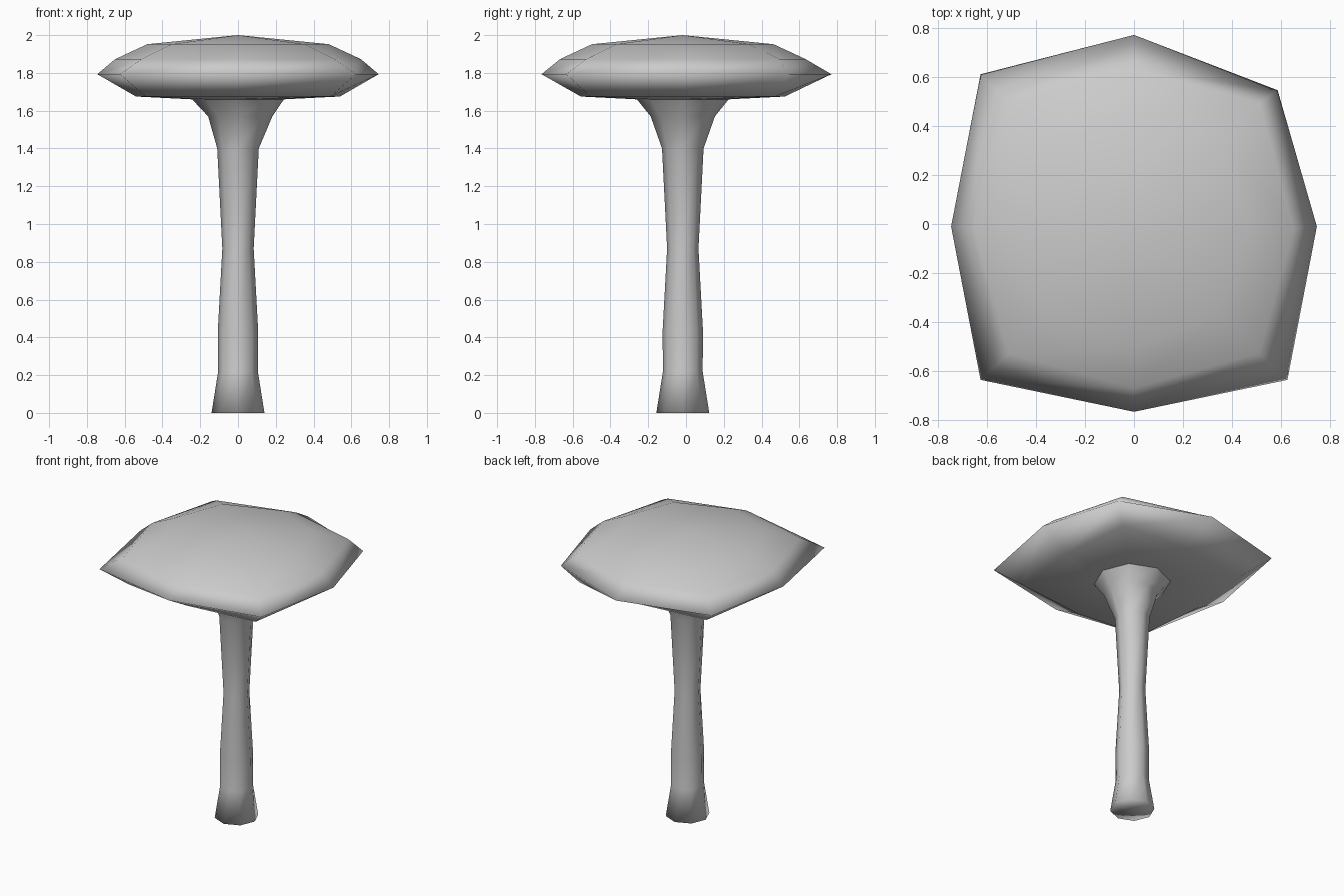
import bpy, bmesh
from math import sin, cos, pi

if "Cube" in bpy.data.objects:
    bpy.data.objects.remove(bpy.data.objects["Cube"])

CY = -0.017  # the stem axis sits slightly forward


def loft(name, rings, bottom_tip=None, top_tip=None):
    """Skin a stack of 8-point rings, closing each end with a fan if given."""
    bm = bmesh.new()
    loops = [[bm.verts.new(p) for p in ring] for ring in rings]
    for a, b in zip(loops, loops[1:]):
        for i in range(8):
            j = (i + 1) % 8
            bm.faces.new((a[i], a[j], b[j], b[i]))
    for loop, tip in ((loops[0], bottom_tip), (loops[-1], top_tip)):
        if tip:
            v = bm.verts.new(tip)
            for i in range(8):
                bm.faces.new((loop[i], loop[(i + 1) % 8], v))
    bmesh.ops.recalc_face_normals(bm, faces=bm.faces)
    mesh = bpy.data.meshes.new(name)
    bm.to_mesh(mesh)
    bm.free()
    mesh.shade_smooth()
    obj = bpy.data.objects.new(name, mesh)
    bpy.context.collection.objects.link(obj)
    return obj


def circle(r, z, cx=0.0):
    return [(cx + r * cos(i * pi / 4), CY + r * sin(i * pi / 4), z) for i in range(8)]


def cap_ring(mid, corner, z):
    """Octagon with separate axis radius and corner half-width."""
    pts = []
    for i in range(8):
        r = corner * 2 ** 0.5 if i % 2 else mid
        pts.append((r * cos(i * pi / 4), CY + r * sin(i * pi / 4), z))
    return pts


# Stem: waisted, with flared foot and flared neck
stem = [circle(0.14, 0), circle(0.105, 0.22), circle(0.107, 0.43),
        circle(0.083, 0.87), circle(0.11, 1.40),
        circle(0.17, 1.57, 0.012), circle(0.243, 1.66)]
loft("mushroom_stem", stem, bottom_tip=(0, CY, 0))

# Cap: flat underside, sharp irregular rim, low dome
rim = [(0.745, -0.01), (0.585, 0.545), (0, 0.77), (-0.625, 0.61),
       (-0.745, -0.01), (-0.625, -0.635), (0, -0.765), (0.625, -0.635)]
cap = [circle(0.243, 1.66), cap_ring(0.54, 0.49, 1.675),
       [(x, y, 1.793) for x, y in rim],
       cap_ring(0.65, 0.51, 1.873), cap_ring(0.48, 0.35, 1.952)]
loft("mushroom_cap", cap, top_tip=(0, CY, 2.0))
